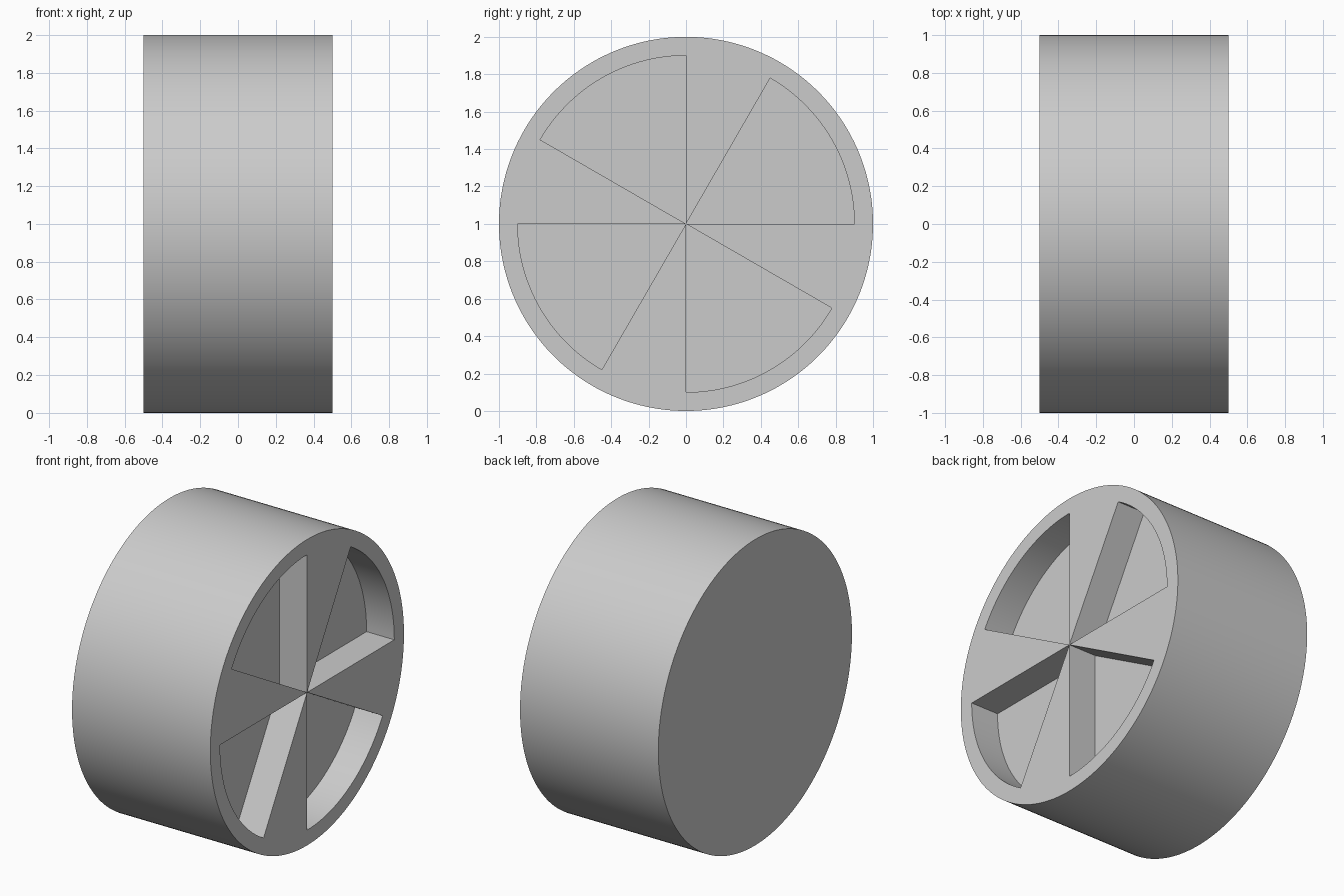
import bpy, bmesh
from math import sin, cos, radians

old = bpy.data.objects.get("Cube")
if old:
    bpy.data.objects.remove(old, do_unlink=True)

STEPS = 180                  # segments round the wheel
STEP = 360 / STEPS
OUTER, INNER = 1.0, 0.9      # wheel and pocket radius
BACK, FLOOR, FACE = -0.5, 0.3, 0.5

grey = bpy.data.materials.new("light grey")
grey.use_nodes = True
colour = (0.6, 0.6, 0.6, 1)
grey.diffuse_color = colour
grey.node_tree.nodes["Principled BSDF"].inputs["Base Color"].default_value = colour

bm = bmesh.new()


def point(x, radius, degrees):
    a = radians(degrees)
    return (x, radius * cos(a), 1 + radius * sin(a))


def face(*points):
    return bm.faces.new([bm.verts.new(p) for p in points])


def arc(x, radius, start, end):
    count = round((end - start) / STEP)
    return [point(x, radius, start + i * STEP) for i in range(count + 1)]


# Outer wall and front rim
for i in range(STEPS):
    a, b = i * STEP, (i + 1) * STEP
    face(point(BACK, OUTER, a), point(BACK, OUTER, b),
         point(FACE, OUTER, b), point(FACE, OUTER, a))
    face(point(FACE, INNER, a), point(FACE, OUTER, a),
         point(FACE, OUTER, b), point(FACE, INNER, b))

# Plain back
face(*arc(BACK, OUTER, 0, 360)[:-1])

# Four wedge pockets, each followed by a spoke
hub_face, hub_floor = point(FACE, 0, 0), point(FLOOR, 0, 0)
for start in range(0, 360, 90):
    end = start + 60
    face(hub_floor, *arc(FLOOR, INNER, start, end))
    face(hub_face, *arc(FACE, INNER, end, start + 90))
    for a in (start, end):
        face(hub_floor, hub_face, point(FACE, INNER, a), point(FLOOR, INNER, a))
    lower, upper = arc(FLOOR, INNER, start, end), arc(FACE, INNER, start, end)
    for i in range(len(lower) - 1):
        face(lower[i], lower[i + 1], upper[i + 1], upper[i])

bmesh.ops.remove_doubles(bm, verts=bm.verts, dist=0.0001)
bmesh.ops.recalc_face_normals(bm, faces=bm.faces)

mesh = bpy.data.meshes.new("wheel")
bm.to_mesh(mesh)
bm.free()
mesh.materials.append(grey)
wheel = bpy.data.objects.new("wheel", mesh)
bpy.context.collection.objects.link(wheel)

# Smooth round walls with sharp rims
bpy.context.view_layer.objects.active = wheel
wheel.select_set(True)
bpy.ops.object.shade_smooth_by_angle(angle=radians(30))
